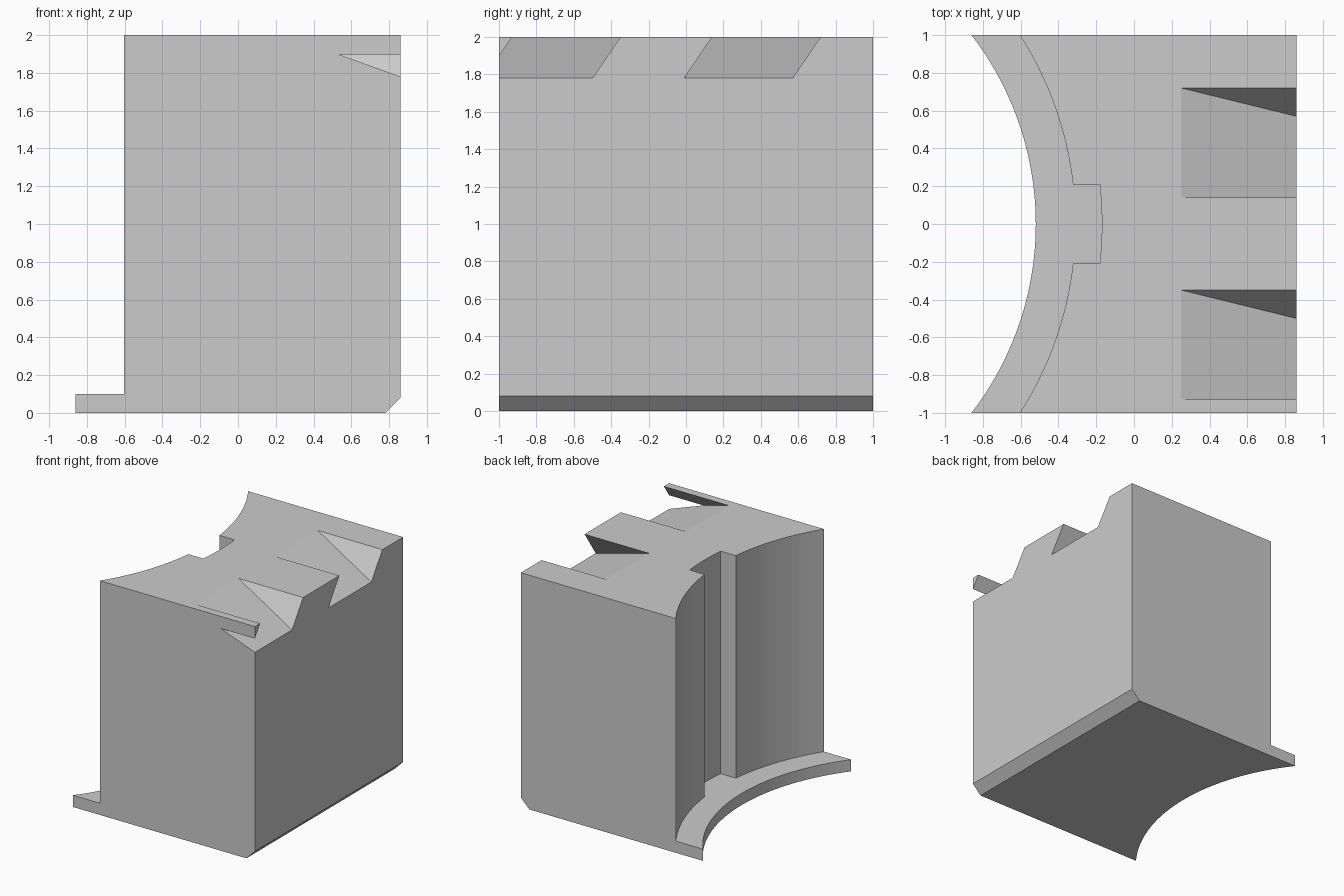
import bpy, bmesh
from math import sqrt

cube = bpy.data.objects.get("Cube")
if cube:
    bpy.data.objects.remove(cube, do_unlink=True)

grey = bpy.data.materials.new("plain_grey")
grey.use_nodes = True
colour = (0.6, 0.6, 0.6, 1)
grey.diffuse_color = colour
grey.node_tree.nodes["Principled BSDF"].inputs["Base Color"].default_value = colour

CENTRE_X = -2.16      # shared axis of all the concentric curved walls
RIGHT, TOP = 0.86, 2.0


def arc(radius, y0, y1, steps):
    """Plan points on a circle about the shared axis, from y0 to y1."""
    ys = [y0 + (y1 - y0) * i / steps for i in range(steps + 1)]
    return [(CENTRE_X + sqrt(radius * radius - y * y), y) for y in ys]


def prism(name, points, offset):
    """Extrude a closed loop of 3D points along an offset vector."""
    bm = bmesh.new()
    face = bm.faces.new([bm.verts.new(p) for p in points])
    moved = bmesh.ops.extrude_face_region(bm, geom=[face])["geom"]
    verts = [v for v in moved if isinstance(v, bmesh.types.BMVert)]
    bmesh.ops.translate(bm, verts=verts, vec=offset)
    bmesh.ops.recalc_face_normals(bm, faces=bm.faces)
    mesh = bpy.data.meshes.new(name)
    bm.to_mesh(mesh)
    bm.free()
    mesh.materials.append(grey)
    obj = bpy.data.objects.new(name, mesh)
    bpy.context.collection.objects.link(obj)
    return obj


def cut(target, cutter):
    mod = target.modifiers.new("cut", "BOOLEAN")
    mod.operation, mod.solver, mod.object = "DIFFERENCE", "EXACT", cutter
    bpy.context.view_layer.objects.active = target
    bpy.ops.object.modifier_apply(modifier=mod.name)
    bpy.data.objects.remove(cutter, do_unlink=True)


# Block with the concave outer edge of the foot flange
plan = arc(1.64, 1, -1, 40) + [(RIGHT, -1), (RIGHT, 1)]
block = prism("curved_block", [(x, y, 0) for x, y in plan], (0, 0, TOP))

# Chamfer along the lower right edge
bm = bmesh.new()
bm.from_mesh(block.data)
edges = [e for e in bm.edges
         if all(v.co.x > RIGHT - 0.01 and v.co.z < 0.01 for v in e.verts)]
bmesh.ops.bevel(bm, geom=edges, offset=0.08, offset_type="OFFSET",
                segments=1, affect="EDGES")
bm.to_mesh(block.data)
bm.free()

# Curved wall set back above the flange, with a square slot in the middle
wall = (arc(1.849, 1.1, 0.21, 18) + arc(1.99, 0.21, -0.21, 8)
        + arc(1.849, -0.21, -1.1, 18) + [(-1.3, -1.1), (-1.3, 1.1)])
cut(block, prism("wall_cutter", [(x, y, 0.1) for x, y in wall], (0, 0, 2.2)))

# Two sloping grooves in the top, leaning sideways
FLOOR_SLOPE, LEAN, START_X = 0.22 / 0.61, 0.15 / 0.22, 0.25
for y in (-0.93, 0.14):
    high = TOP + 0.1 * FLOOR_SLOPE
    low = TOP - 0.8 * FLOOR_SLOPE
    section = [(START_X - 0.1, high), (START_X + 0.8, low), (START_X + 0.8, high)]
    loop = [(x, y + (z - TOP) * LEAN, z) for x, z in section]
    cut(block, prism("groove_cutter", loop, (0, 0.58, 0)))
